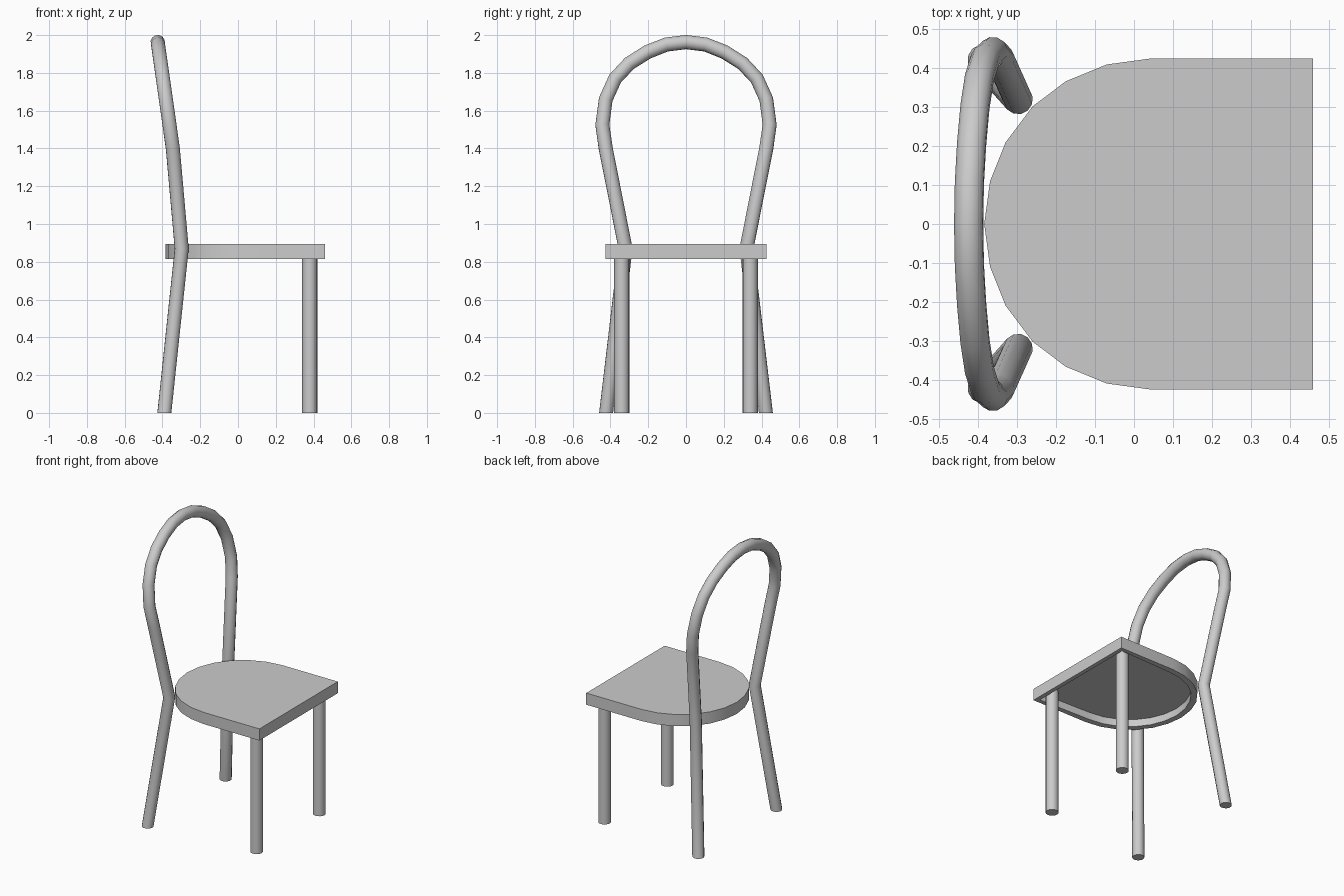
import bpy
import bmesh
from math import radians
from mathutils import Vector

cube = bpy.data.objects.get("Cube")
if cube:
    bpy.data.objects.remove(cube, do_unlink=True)

GREY = (0.6, 0.6, 0.6, 1.0)
grey = bpy.data.materials.new("plain grey")
grey.use_nodes = True
grey.diffuse_color = GREY
grey.node_tree.nodes["Principled BSDF"].inputs["Base Color"].default_value = GREY


def finish(obj):
    """Give an object its material and shade round parts smooth."""
    obj.data.materials.clear()
    obj.data.materials.append(grey)
    bpy.ops.object.select_all(action="DESELECT")
    obj.select_set(True)
    bpy.context.view_layer.objects.active = obj
    bpy.ops.object.shade_smooth_by_angle(angle=radians(35))


def add_mesh(name, bm):
    mesh = bpy.data.meshes.new(name)
    bm.to_mesh(mesh)
    bm.free()
    obj = bpy.data.objects.new(name, mesh)
    bpy.context.collection.objects.link(obj)
    return obj


# Seat: square front, rounded back, hollow underside
SEAT_BOTTOM, SEAT_TOP = 0.815, 0.895
half = [(0.46, 0.425), (0.04, 0.425), (-0.07, 0.41), (-0.175, 0.367),
        (-0.26, 0.303), (-0.33, 0.21), (-0.37, 0.11)]
outline = half + [(-0.385, 0)] + [(x, -y) for x, y in reversed(half)]
bm = bmesh.new()
top = bm.faces.new([bm.verts.new((x, y, SEAT_TOP)) for x, y in outline])
top.normal_update()
bottom = bmesh.ops.extrude_face_region(bm, geom=[top], use_keep_orig=True)
for v in bottom["geom"]:
    if isinstance(v, bmesh.types.BMVert):
        v.co.z = SEAT_BOTTOM
bmesh.ops.recalc_face_normals(bm, faces=bm.faces)
under = next(f for f in bm.faces if f.normal.z < -0.9)
bmesh.ops.inset_region(bm, faces=[under], thickness=0.04)
# second inset of zero width makes the wall of the hollow
bmesh.ops.inset_region(bm, faces=[under], thickness=0.0)
for v in under.verts:
    v.co.z += 0.05
bm.normal_update()
finish(add_mesh("seat", bm))

# Front legs: straight round posts reaching into the hollow
LEG_TOP = SEAT_BOTTOM + 0.05
for side, y in (("left", 0.34), ("right", -0.34)):
    bpy.ops.mesh.primitive_cylinder_add(vertices=16, radius=0.04, depth=LEG_TOP,
                                        location=(0.38, y, LEG_TOP / 2))
    leg = bpy.context.object
    leg.name = f"front_leg_{side}"
    finish(leg)

# Back legs and back hoop: one bent tube
side_path = [(-0.39, 0.423, 0), (-0.298, 0.32, 0.87), (-0.345, 0.425, 1.40)]
arch = [(0.443, 1.525), (0.425, 1.66), (0.375, 1.77), (0.30, 1.85),
        (0.205, 1.91), (0.105, 1.95)]
side_path += [(-0.345 - 0.142 * (z - 1.40), y, z) for y, z in arch]
path = side_path + [(-0.425, 0, 1.963)]
path += [(x, -y, z) for x, y, z in reversed(side_path)]

curve = bpy.data.curves.new("back_frame", "CURVE")
curve.dimensions = "3D"
curve.bevel_depth = 0.038
curve.bevel_resolution = 4
curve.use_fill_caps = True
spline = curve.splines.new("POLY")
spline.points.add(len(path) - 1)
for point, co in zip(spline.points, path):
    point.co = (*co, 1)
frame = bpy.data.objects.new("back_frame", curve)
bpy.context.collection.objects.link(frame)
bpy.ops.object.select_all(action="DESELECT")
frame.select_set(True)
bpy.context.view_layer.objects.active = frame
bpy.ops.object.convert(target="MESH")
frame = bpy.context.object

# Feet cut level with the floor
for v in frame.data.vertices:
    if v.co.z < 0.1:
        v.co.z = 0
finish(frame)
